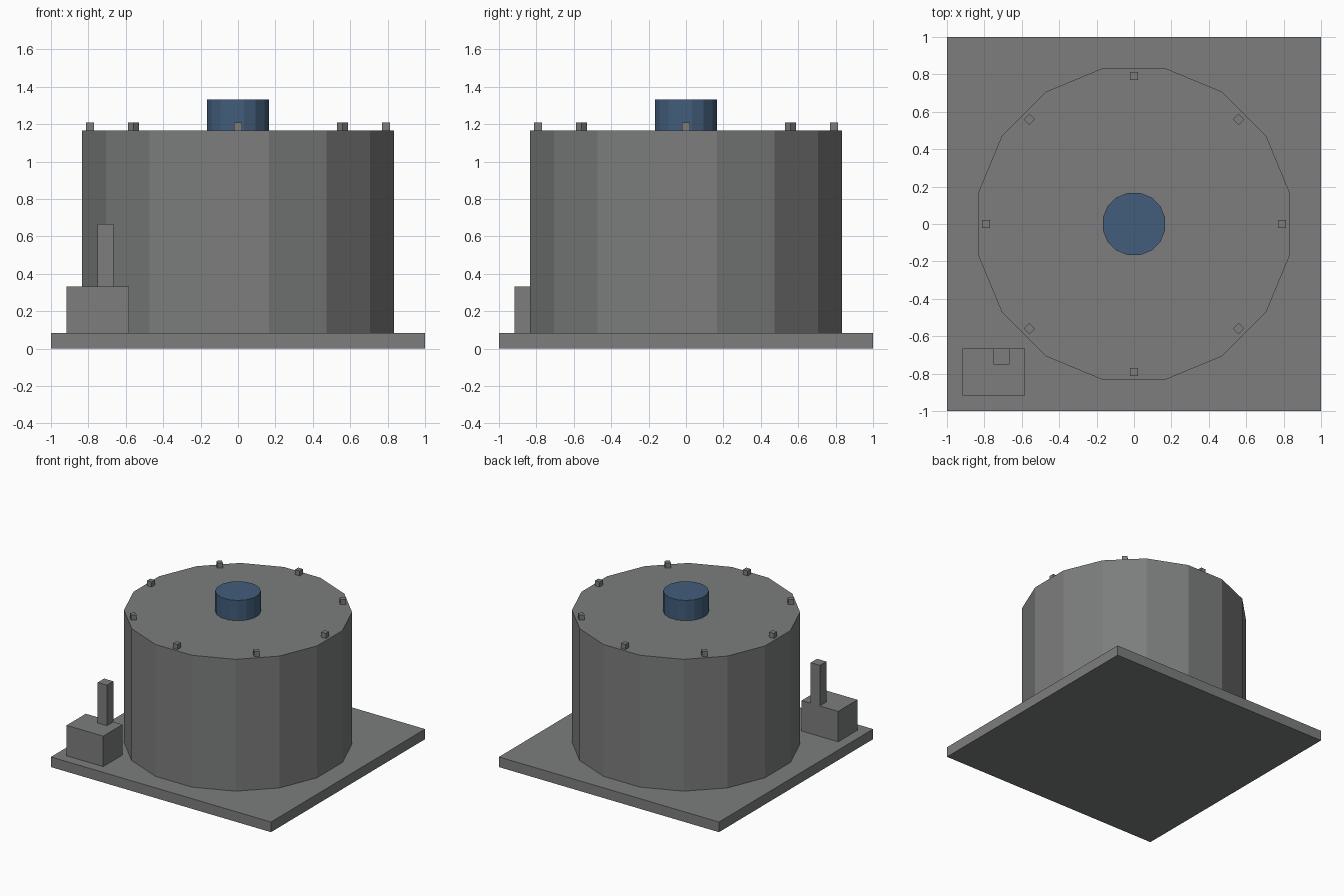
import bpy
import bmesh
from math import cos, pi, radians, sin
from mathutils import Matrix

default = bpy.data.objects.get("Cube")
if default:
    bpy.data.objects.remove(default, do_unlink=True)


def make_material(name, rgb):
    mat = bpy.data.materials.new(name)
    mat.use_nodes = True
    color = (*rgb, 1)
    mat.diffuse_color = color
    shader = next(n for n in mat.node_tree.nodes if n.type == "BSDF_PRINCIPLED")
    shader.inputs["Base Color"].default_value = color
    return mat


def finish(name, bm, mat):
    mesh = bpy.data.meshes.new(name)
    bm.to_mesh(mesh)
    bm.free()
    mesh.materials.append(mat)
    obj = bpy.data.objects.new(name, mesh)
    bpy.context.scene.collection.objects.link(obj)
    return obj


def box(name, center, size, bottom, mat, turn=0):
    """Block standing at a given height, turned about its own vertical axis."""
    bm = bmesh.new()
    bmesh.ops.create_cube(bm, size=1, matrix=Matrix.Diagonal((*size, 1)))
    obj = finish(name, bm, mat)
    obj.location = (*center, bottom + size[2] / 2)
    obj.rotation_euler.z = turn
    return obj


def drum(name, half_width, bottom, top, mat, sides=16):
    """Prism with flat sides facing the axes."""
    radius = half_width / cos(pi / sides)
    bm = bmesh.new()
    bmesh.ops.create_cone(bm, cap_ends=True, segments=sides, radius1=radius,
                          radius2=radius, depth=top - bottom,
                          matrix=Matrix.Rotation(pi / sides, 4, "Z"))
    obj = finish(name, bm, mat)
    obj.location.z = (bottom + top) / 2
    return obj


gray = make_material("steel gray", (0.2, 0.207, 0.203))
blue = make_material("dull blue", (0.055, 0.11, 0.197))

# Everything is laid out on a fine unit grid
unit = 1 / 12
base_top = unit
tank_top = 14 * unit
bolt_size = unit / 2

# Base and tank with its cap
box("base_plate", (0, 0), (2, 2, base_top), 0, gray)
drum("tank", 10 * unit, base_top, tank_top, gray)
drum("top_cap", 2 * unit, tank_top, 16 * unit, blue)

# Ring of lid bolts
for i in range(8):
    angle = radians(45 * i)
    ring = 9.5 * unit
    box(f"lid_bolt_{i + 1}", (ring * cos(angle), ring * sin(angle)),
        (bolt_size,) * 3, tank_top, gray, angle)

# Control box with its upright post, flush at the back
box("control_box", (-9 * unit, -9.5 * unit),
    (4 * unit, 3 * unit, 3 * unit), base_top, gray)
box("control_post", (-8.5 * unit, -8.5 * unit),
    (unit, unit, 4 * unit), 4 * unit, gray)
